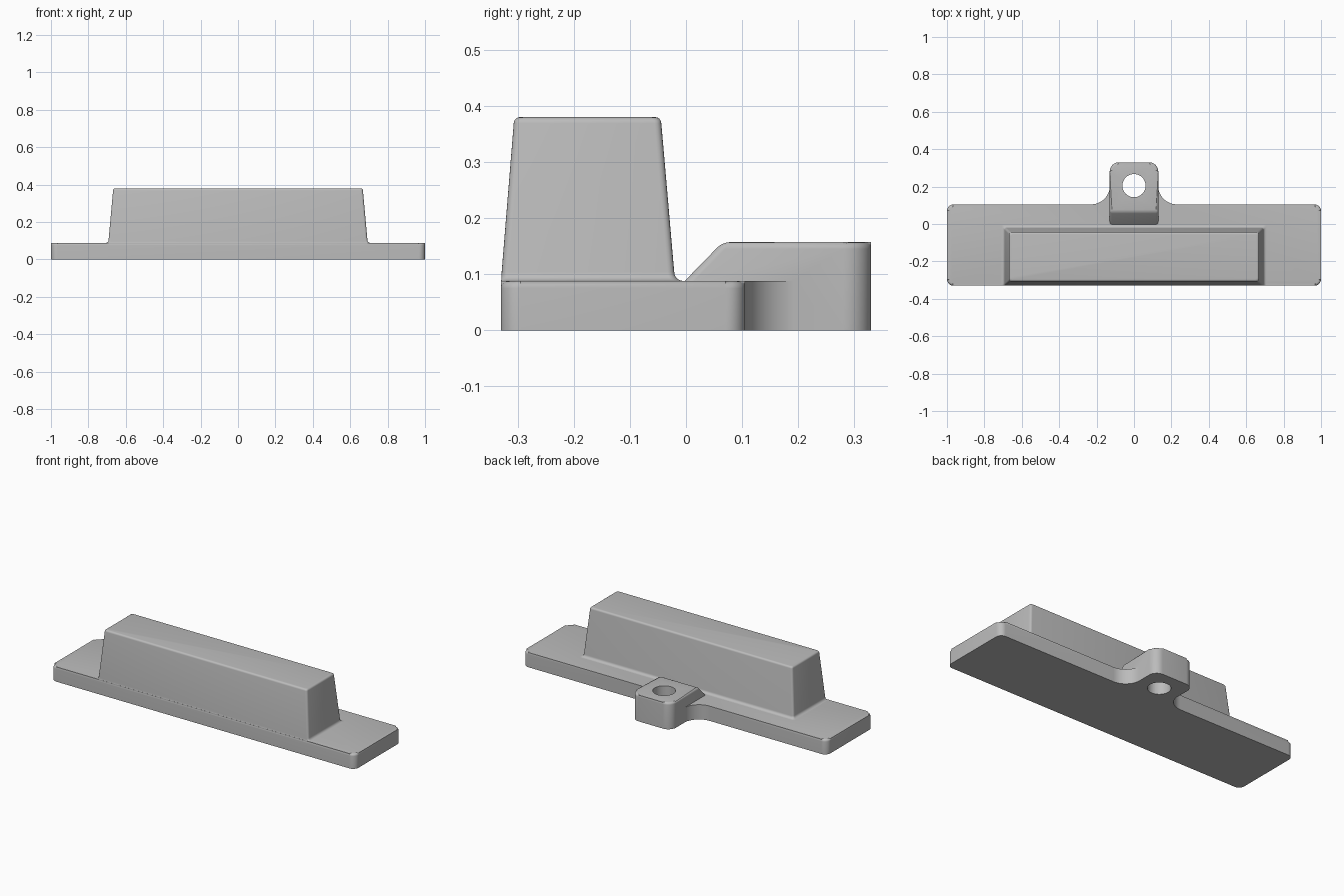
import bpy, bmesh, math

cube = bpy.data.objects.get("Cube")
if cube:
    bpy.data.objects.remove(cube, do_unlink=True)

grey = bpy.data.materials.new("plain grey")
grey.use_nodes = True
COLOUR = (0.5, 0.5, 0.5, 1)
grey.diffuse_color = COLOUR
grey.node_tree.nodes["Principled BSDF"].inputs["Base Color"].default_value = COLOUR


def arc(cx, cy, r, start, end, n=8):
    angles = [math.radians(start + (end - start) * i / n) for i in range(n + 1)]
    return [(cx + r * math.cos(a), cy + r * math.sin(a)) for a in angles]


def mirrored(half):
    """Close an outline given on +x, running front to back."""
    return half + [(-x, y) for x, y in reversed(half)]


def finish(name, bm):
    bmesh.ops.recalc_face_normals(bm, faces=bm.faces)
    mesh = bpy.data.meshes.new(name)
    bm.to_mesh(mesh)
    bm.free()
    mesh.materials.append(grey)
    ob = bpy.data.objects.new(name, mesh)
    bpy.context.collection.objects.link(ob)
    return ob


def loft(rings):
    """Skin stacked outlines given as (z, points)."""
    bm = bmesh.new()
    loops = [[bm.verts.new((x, y, z)) for x, y in pts] for z, pts in rings]
    n = len(loops[0])
    for low, high in zip(loops, loops[1:]):
        for i in range(n):
            j = (i + 1) % n
            bm.faces.new((low[i], low[j], high[j], high[i]))
    bm.faces.new(loops[0][::-1])
    bm.faces.new(loops[-1])
    return bm


def round_edges(bm, test, size):
    edges = [e for e in bm.edges if test(e)]
    bmesh.ops.bevel(bm, geom=edges, offset=size, segments=4, profile=0.5,
                    affect='EDGES', clamp_overlap=True)


def boolean(target, tool, operation):
    bpy.context.view_layer.objects.active = target
    mod = target.modifiers.new(operation.lower(), 'BOOLEAN')
    mod.operation, mod.object, mod.solver = operation, tool, 'EXACT'
    bpy.ops.object.modifier_apply(modifier=mod.name)
    bpy.data.objects.remove(tool, do_unlink=True)


# Base plate, with concave fillets running into the lug
H = 0.088
outline = mirrored(arc(0.965, -0.295, 0.035, -90, 0) + arc(0.965, 0.07, 0.035, 0, 90)
                   + arc(0.229, 0.205, 0.1, 270, 180, 12) + [(0.1, 0.205)])
bm = loft([(0, outline), (H, outline)])
round_edges(bm, lambda e: all(v.co.z > H - 0.001 for v in e.verts), 0.013)
base = finish("base_plate", bm)

# Lug with rounded back corners and a sloped front
LUG = 0.157
back = arc(0.08, 0.28, 0.05, 0, 90)
bm = loft([(0, mirrored([(0.13, -0.088)] + back)), (LUG, mirrored([(0.13, 0.065)] + back))])
round_edges(bm, lambda e: all(v.co.z > LUG - 0.001 for v in e.verts)
            or (all(v.co.y < 0.07 for v in e.verts)
                and abs(e.verts[0].co.z - e.verts[1].co.z) > 0.1), 0.012)
boolean(base, finish("lug", bm), 'UNION')

# Screw hole through the lug
hole = arc(0, 0.205, 0.062, 0, 351, 39)
boolean(base, finish("hole_cutter", loft([(-0.1, hole), (0.3, hole)])), 'DIFFERENCE')


# Tapered block: flared foot, drafted walls, rounded top
def block_ring(z, half, front, rear, r=0.012):
    return z, mirrored(arc(half - r, front + r, r, -90, 0, 4) + arc(half - r, rear - r, r, 0, 90, 4))


rings = [block_ring(0.07, 0.708, -0.33, -0.004)]
for i in range(6):
    a = math.radians(90 * i / 5)
    flare = 0.016 * (1 - math.sin(a))
    rings.append(block_ring(H + 0.016 * (1 - math.cos(a)), 0.692 + flare, -0.3295 + 0.001 * i / 5,
                            -0.021 + flare))
for i in range(5):
    a = math.radians(90 * i / 4)
    inset = 0.011 * (1 - math.cos(a))
    rings.append(block_ring(0.369 + 0.011 * math.sin(a), 0.668 - inset, -0.307 + inset, -0.044 - inset))
block = finish("tapered_block", loft(rings))

# Smooth shading with sharp edges kept
for ob in (base, block):
    bpy.ops.object.select_all(action='DESELECT')
    ob.select_set(True)
    bpy.context.view_layer.objects.active = ob
    bpy.ops.object.shade_smooth_by_angle(angle=math.radians(30))
